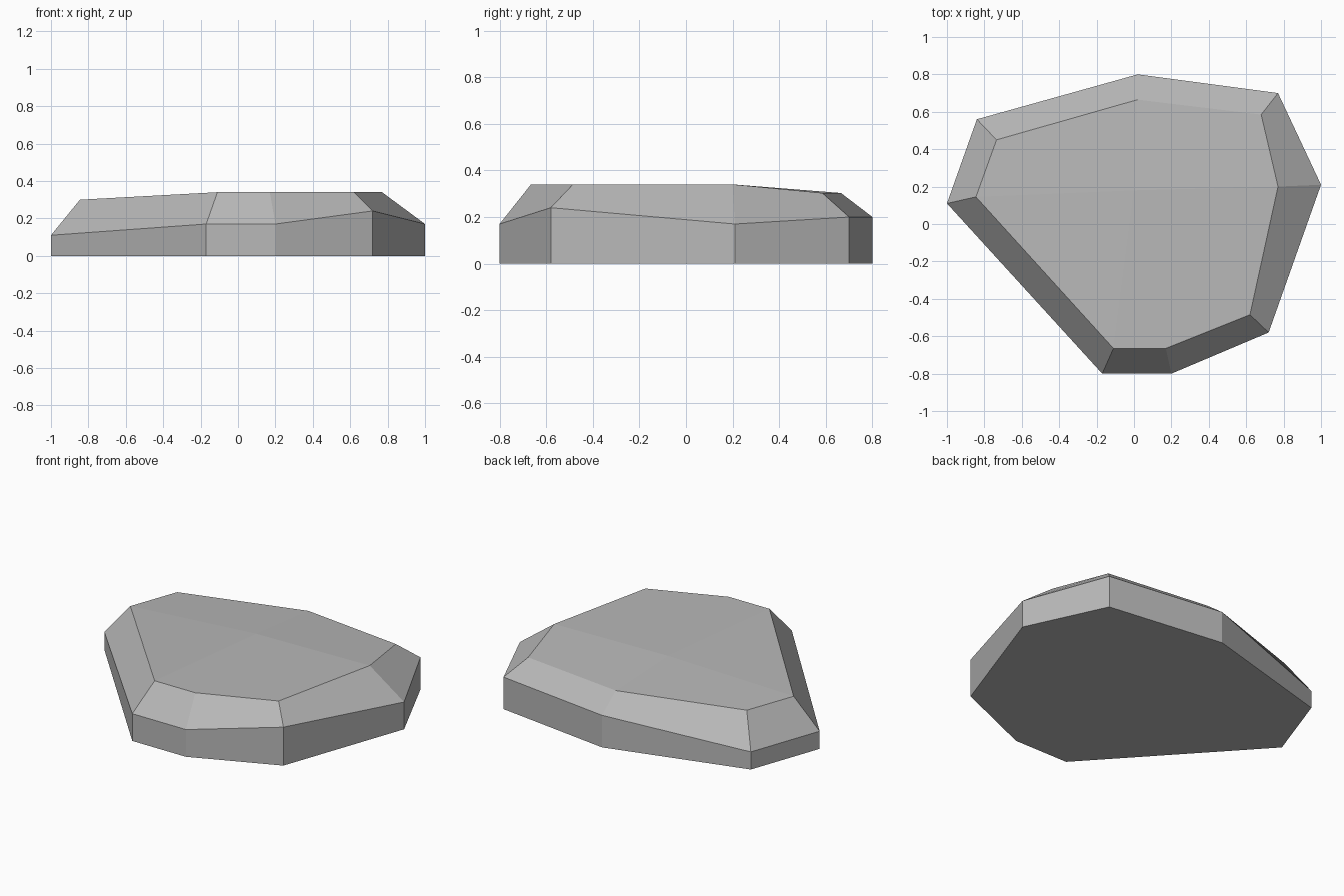
import bpy
import bmesh

# Remove the default object
cube = bpy.data.objects.get("Cube")
if cube:
    bpy.data.objects.remove(cube, do_unlink=True)

# Stone colour
stone = bpy.data.materials.new("stone_grey")
stone.use_nodes = True
colour = (0.48, 0.48, 0.48, 1.0)
stone.diffuse_color = colour
bsdf = next(n for n in stone.node_tree.nodes if n.type == "BSDF_PRINCIPLED")
bsdf.inputs["Base Color"].default_value = colour
bsdf.inputs["Roughness"].default_value = 0.9

# Shoulder and rim outlines, anticlockwise from the front
shoulder = [(-0.17, -0.80, 0.17), (0.20, -0.80, 0.17), (0.72, -0.58, 0.24),
            (1.00, 0.21, 0.17), (0.77, 0.70, 0.20), (0.02, 0.80, 0.20),
            (-0.84, 0.56, 0.11), (-1.00, 0.11, 0.11)]
rim = [(-0.11, -0.665, 0.34), (0.17, -0.665, 0.34), (0.62, -0.485, 0.34),
       (0.77, 0.20, 0.34), (0.68, 0.585, 0.303), (0.02, 0.665, 0.303),
       (-0.735, 0.45, 0.30), (-0.845, 0.145, 0.30)]

bm = bmesh.new()


def ring(points):
    return [bm.verts.new(p) for p in points]


def bridge(lower, upper):
    n = len(lower)
    for i in range(n):
        j = (i + 1) % n
        bm.faces.new((lower[i], lower[j], upper[j], upper[i]))


# Upright sides and sloping chamfer
base_ring = ring([(x, y, 0) for x, y, z in shoulder])
shoulder_ring = ring(shoulder)
rim_ring = ring(rim)
bridge(base_ring, shoulder_ring)
bridge(shoulder_ring, rim_ring)
bm.faces.new(base_ring[::-1])

# Top facets meeting at a slight peak
peak = bm.verts.new((0.0, 0.18, 0.34))
corners = [0, 3, 5, 7, 8]
for start, end in zip(corners, corners[1:]):
    facet = [rim_ring[i % 8] for i in range(start, end + 1)]
    bm.faces.new(facet + [peak])

bmesh.ops.recalc_face_normals(bm, faces=bm.faces[:])
mesh = bpy.data.meshes.new("stone_slab")
bm.to_mesh(mesh)
bm.free()
mesh.materials.append(stone)
slab = bpy.data.objects.new("stone_slab", mesh)
bpy.context.collection.objects.link(slab)
